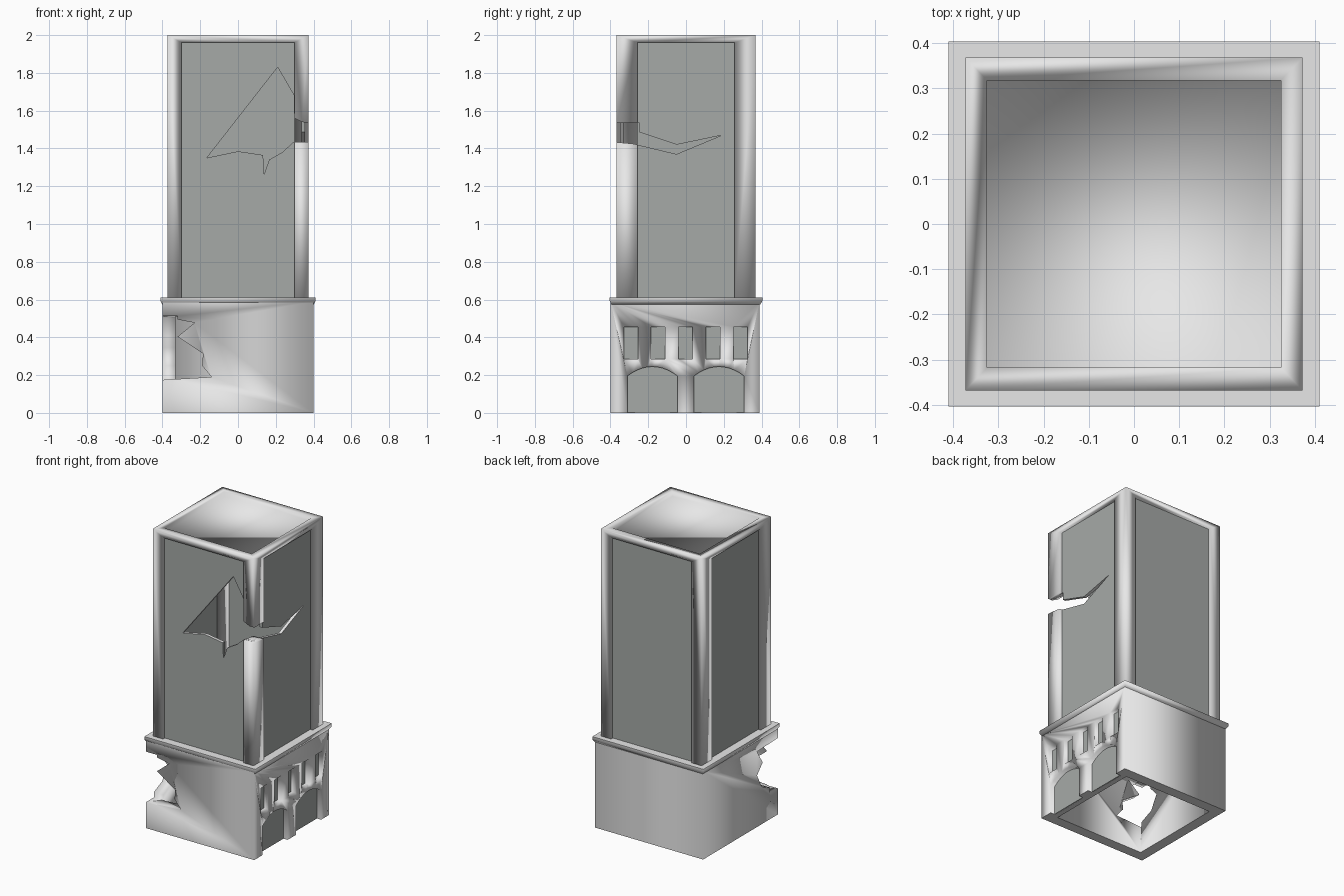
import bpy, bmesh
from mathutils import Vector

start_cube = bpy.data.objects.get("Cube")
if start_cube:
    bpy.data.objects.remove(start_cube, do_unlink=True)


def material(name, colour):
    mat = bpy.data.materials.new(name)
    mat.use_nodes = True
    mat.diffuse_color = (*colour, 1)
    mat.node_tree.nodes["Principled BSDF"].inputs["Base Color"].default_value = (*colour, 1)
    return mat


STONE = material("pale stone", (0.8, 0.8, 0.8))
PANEL = material("grey panel", (0.38, 0.40, 0.39))


def finish(name, bm, mat):
    bmesh.ops.recalc_face_normals(bm, faces=bm.faces)
    mesh = bpy.data.meshes.new(name)
    bm.to_mesh(mesh)
    bm.free()
    obj = bpy.data.objects.new(name, mesh)
    bpy.context.collection.objects.link(obj)
    mesh.materials.append(mat)
    return obj


def box(name, x, y, z, mat=STONE):
    """Box from three (low, high) ranges."""
    bm = bmesh.new()
    bmesh.ops.create_cube(bm, size=1)
    for v in bm.verts:
        v.co = Vector([r[0] if c < 0 else r[1] for c, r in zip(v.co, (x, y, z))])
    return finish(name, bm, mat)


def prism(name, outline, axis, low, high):
    """Extrude an outline of (across, up) points along the x or y axis."""
    bm = bmesh.new()
    place = (lambda u, v, d: (d, u, v)) if axis == "x" else (lambda u, v, d: (u, d, v))
    face = bm.faces.new([bm.verts.new(place(u, v, low)) for u, v in outline])
    moved = bmesh.ops.extrude_face_region(bm, geom=[face])["geom"]
    for v in moved:
        if isinstance(v, bmesh.types.BMVert):
            v.co[0 if axis == "x" else 1] = high
    return finish(name, bm, STONE)


def cut(obj, cutters):
    bpy.context.view_layer.objects.active = obj
    for c in cutters:
        c.hide_render = True
        mod = obj.modifiers.new("cut", "BOOLEAN")
        mod.operation, mod.solver, mod.object = "DIFFERENCE", "EXACT", c
        bpy.ops.object.modifier_apply(modifier=mod.name)


def discard(cutters):
    for c in cutters:
        bpy.data.objects.remove(c, do_unlink=True)


def soften(obj, sharp_low=-1, sharp_high=9):
    """Smooth shading, with sharp edges kept at the lowest and highest rims."""
    obj.data.shade_smooth()
    verts = obj.data.vertices
    for e in obj.data.edges:
        heights = [verts[i].co.z for i in e.vertices]
        e.use_edge_sharp = max(heights) < sharp_low or min(heights) > sharp_high


# Podium: hollow box with arches and windows on its left side and a broken corner
podium = box("podium", (-0.40, 0.40), (-0.40, 0.39), (0, 0.59))
openings = []
for mid in (-0.178, 0.175):
    steps = [i / 5 - 1 for i in range(11)]
    arch = [(mid + 0.133 * s, 0.195 + 0.05 * (1 - s * s)) for s in steps]
    arch += [(mid + 0.133, -0.1), (mid - 0.133, -0.1)]
    openings.append(prism("arch_cutter", arch, "x", 0.365, 0.5))
for i in range(5):
    mid = -0.292 + 0.145 * i
    openings.append(box("window_cutter", (0.365, 0.5), (mid - 0.037, mid + 0.037), (0.285, 0.455)))
podium_breaks = [
    prism("podium_front_break",
          [(-0.5, 0.515), (-0.40, 0.51), (-0.23, 0.477), (-0.32, 0.403), (-0.185, 0.313),
           (-0.19, 0.25), (-0.14, 0.19), (-0.40, 0.175), (-0.5, 0.175)], "y", -0.5, -0.32),
    prism("podium_side_break",
          [(-0.5, 0.515), (-0.18, 0.505), (-0.24, 0.41), (-0.18, 0.345), (-0.23, 0.25),
           (-0.40, 0.175), (-0.5, 0.175)], "x", -0.5, -0.32),
]
hollow = [box("podium_hollow", (-0.33, 0.33), (-0.33, 0.32), (-0.1, 0.55))]
cut(podium, hollow + openings + podium_breaks)
discard(hollow + openings + podium_breaks)
soften(podium, sharp_low=0.001, sharp_high=0.54)

# Grey infill behind the arches and windows
box("opening_infill", (0.36, 0.37), (-0.335, 0.335), (0.001, 0.47), PANEL)

# Cornice: flared square band
bm = bmesh.new()
rings = []
for z, grow in ((0.575, 0), (0.592, 0.01), (0.612, 0.01)):
    hx, hy = 0.401 + grow, 0.394 + grow
    rings.append([bm.verts.new((sx * hx, sy * hy, z))
                  for sx, sy in ((-1, -1), (1, -1), (1, 1), (-1, 1))])
for low, high in zip(rings, rings[1:]):
    for i in range(4):
        j = (i + 1) % 4
        bm.faces.new((low[i], low[j], high[j], high[i]))
bm.faces.new(rings[0])
bm.faces.new(rings[-1])
soften(finish("cornice", bm, STONE), sharp_high=0.6)

# Jagged break around the front left corner of the tower
tower_breaks = [
    prism("tower_front_break",
          [(-0.165, 1.35), (0.21, 1.83), (0.297, 1.68), (0.298, 1.56), (0.34, 1.54),
           (0.5, 1.51), (0.5, 1.44), (0.30, 1.44), (0.235, 1.38), (0.165, 1.34),
           (0.137, 1.26), (0.133, 1.365), (0, 1.385)], "y", -0.5, -0.25),
    prism("tower_side_break",
          [(-0.5, 1.57), (-0.37, 1.54), (-0.26, 1.49), (-0.05, 1.42), (0.19, 1.47),
           (-0.05, 1.37), (-0.28, 1.425), (-0.5, 1.445)], "x", 0.28, 0.5),
]

# Tower frame: four corner pillars and a roof with a sunken top
frame = box("tower_frame", (-0.373, 0.373), (-0.368, 0.368), (0.6, 2.0))
bays = [
    box("front_back_bay", (-0.298, 0.298), (-1, 1), (0.5, 1.96)),
    box("side_bay", (-1, 1), (-0.258, 0.258), (0.5, 1.96)),
    box("roof_recess", (-0.325, 0.325), (-0.318, 0.318), (1.97, 2.5)),
]
cut(frame, bays + tower_breaks)
discard(bays)
soften(frame)

# Tower walls: hollow panel shell set back between the pillars
walls = box("tower_panels", (-0.355, 0.355), (-0.35, 0.35), (0.6, 1.965), PANEL)
core = [box("tower_hollow", (-0.335, 0.335), (-0.33, 0.33), (0.5, 2.1))]
cut(walls, core + tower_breaks)
discard(core + tower_breaks)

# Broken edges of the walls show pale stone
walls.data.materials.append(STONE)
for face in walls.data.polygons:
    n = face.normal
    face.material_index = 0 if max(abs(n.x), abs(n.y)) > 0.999 else 1
